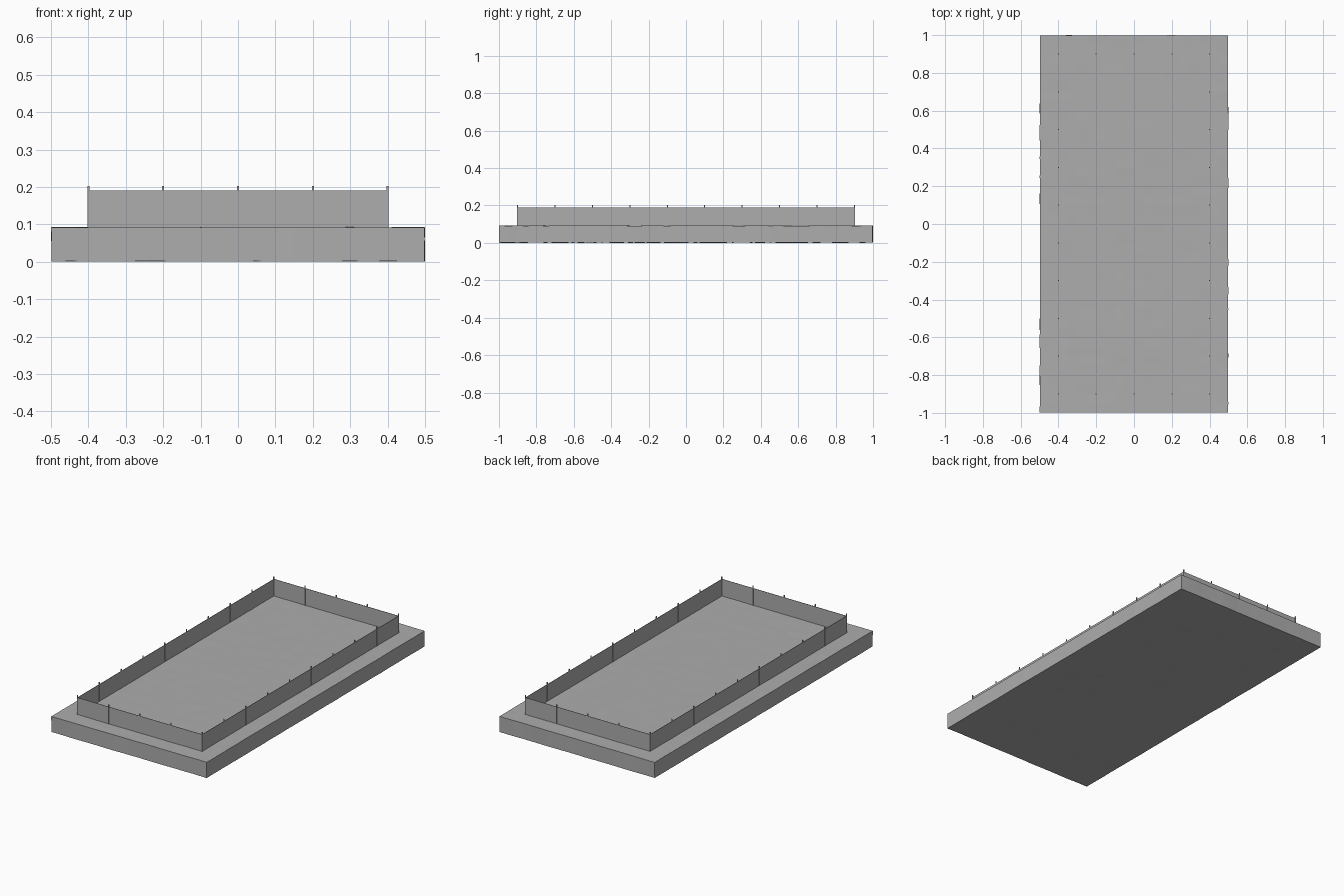
import bpy, bmesh, math
from mathutils import Vector, Matrix, noise

if "Cube" in bpy.data.objects:
    bpy.data.objects.remove(bpy.data.objects["Cube"])


def material(name, v):
    m = bpy.data.materials.new(name)
    m.diffuse_color = (v, v, v, 1)
    m.use_nodes = True
    m.node_tree.nodes["Principled BSDF"].inputs["Base Color"].default_value = m.diffuse_color
    return m


GREY = material("concrete_grey", 0.42)


def make_object(name, bm):
    me = bpy.data.meshes.new(name)
    bm.to_mesh(me)
    bm.free()
    ob = bpy.data.objects.new(name, me)
    bpy.context.collection.objects.link(ob)
    me.materials.append(GREY)
    return ob


def add_box(bm, centre, size):
    mat = Matrix.Translation(centre) @ Matrix.Diagonal((*size, 1))
    return bmesh.ops.create_cube(bm, size=1, matrix=mat)


# Slab with slightly rough, uneven surfaces
H = 0.093
bm = bmesh.new()
add_box(bm, (0, 0, H / 2), (1, 2, H))
for axis, half, count in ((0, 0.5, 20), (1, 1.0, 40)):
    for i in range(1, count):
        co, no = Vector(), Vector()
        co[axis] = -half + 2 * half * i / count
        no[axis] = 1
        geom = bm.verts[:] + bm.edges[:] + bm.faces[:]
        bmesh.ops.bisect_plane(bm, geom=geom, plane_co=co, plane_no=no)
for v in bm.verts:
    x, y, z = v.co
    n = noise.noise_vector(v.co * 13)
    if abs(x) > 0.499:
        v.co.x -= math.copysign(0.0015 * (1 + n.x), x)
    if abs(y) > 0.999:
        v.co.y -= math.copysign(0.0015 * (1 + n.y), y)
    v.co.z += 0.0012 * (1 + n.z) * (1 if z < 0.01 else -1)
make_object("base_slab", bm)

# Thin fence panels around the slab
T, X, Y = 0.002, 0.4, 0.9
Z0, Z1 = 0.085, 0.19
for s, fb, lr in ((-1, "front", "left"), (1, "back", "right")):
    bm = bmesh.new()
    add_box(bm, (0, s * Y, (Z0 + Z1) / 2), (2 * X, T, Z1 - Z0))
    make_object(fb + "_fence_panel", bm)
    bm = bmesh.new()
    add_box(bm, (s * X, 0, (Z0 + Z1) / 2), (T, 2 * Y, Z1 - Z0))
    make_object(lr + "_fence_panel", bm)

# Posts every 0.2 along the fence, rising just above it
spots = set()
for s in (-1, 1):
    for i in range(5):
        spots.add((round(-X + 0.2 * i, 3), s * Y))
    for i in range(10):
        spots.add((s * X, round(-Y + 0.2 * i, 3)))
bm = bmesh.new()
for x, y in sorted(spots):
    add_box(bm, (x, y, (Z0 + 0.203) / 2), (0.005, 0.005, 0.203 - Z0))
make_object("fence_posts", bm)
